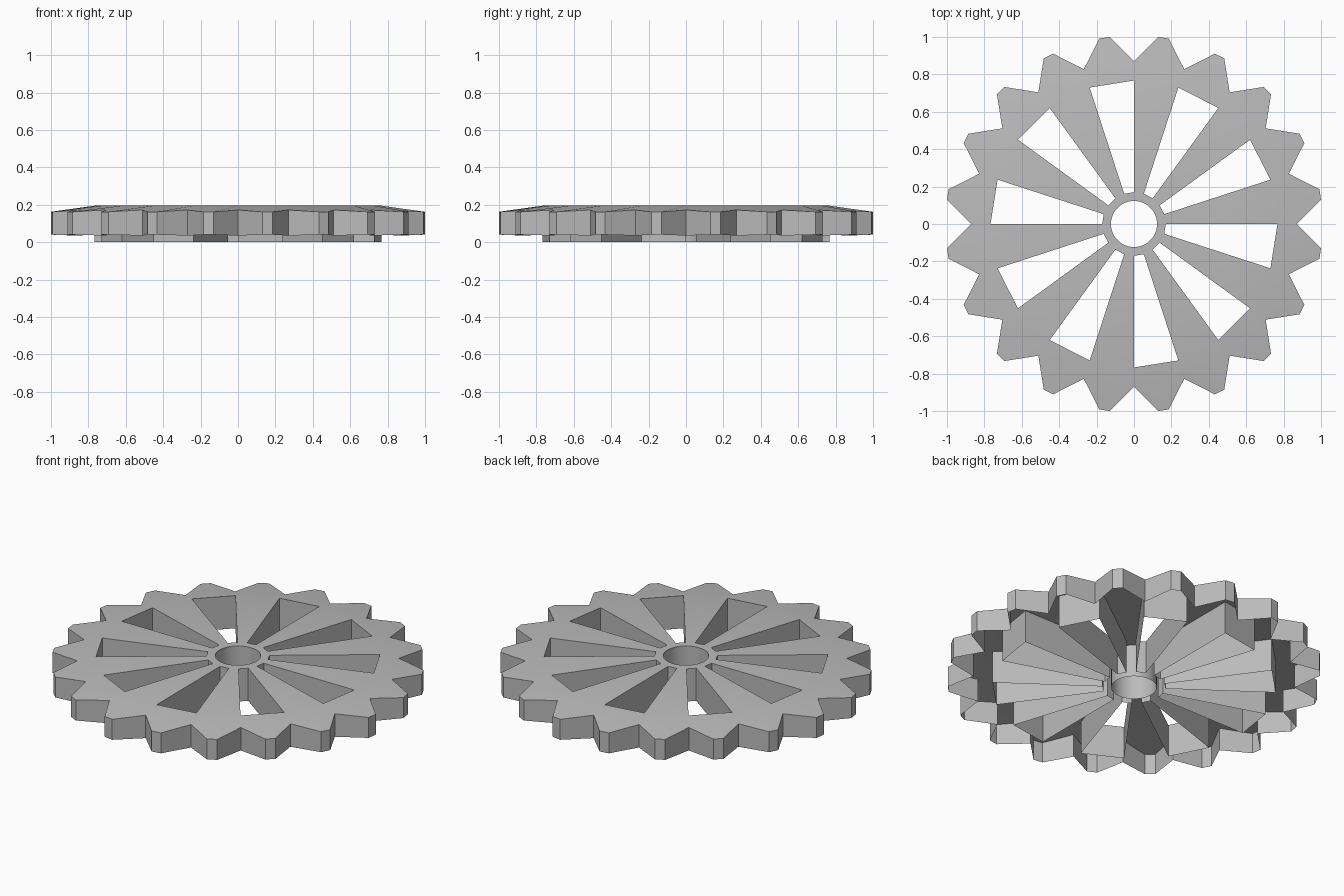
import bpy, bmesh
from math import radians, cos, sin

if "Cube" in bpy.data.objects:
    bpy.data.objects.remove(bpy.data.objects["Cube"])

TEETH = 20
STEP = 360 / TEETH
TOP = 0.195
HUB_R, INNER_R, OUTER_R, VALLEY_R, TIP_R = 0.123, 0.17, 0.767, 0.87, 1.0084
VALLEY_TOP, VALLEY_BOTTOM = 0.172, 0.035
TIP_TOP, TIP_BOTTOM = 0.162, 0.04
TIP_HALF = 1.6
ARC = 4

metal = bpy.data.materials.new("light grey metal")
metal.use_nodes = True
GREY = (0.5, 0.5, 0.5, 1)
metal.diffuse_color = GREY
metal.node_tree.nodes["Principled BSDF"].inputs["Base Color"].default_value = GREY


def polar(r, deg, z):
    a = radians(deg)
    return (r * cos(a), r * sin(a), z)


def build(name, faces):
    """Make one object from a list of point loops, welding shared corners."""
    bm = bmesh.new()
    for loop in faces:
        bm.faces.new([bm.verts.new(p) for p in loop])
    bmesh.ops.remove_doubles(bm, verts=bm.verts, dist=0.0005)
    mesh = bpy.data.meshes.new(name)
    bm.to_mesh(mesh)
    bm.free()
    mesh.materials.append(metal)
    obj = bpy.data.objects.new(name, mesh)
    bpy.context.collection.objects.link(obj)
    bpy.ops.object.select_all(action="DESELECT")
    obj.select_set(True)
    bpy.context.view_layer.objects.active = obj
    bpy.ops.object.shade_smooth_by_angle(angle=radians(25))


def wall(upper, lower):
    """Quads hanging from one line of points to another."""
    return [[upper[i], lower[i], lower[i + 1], upper[i + 1]]
            for i in range(len(upper) - 1)]


def tooth_line(a, valley_z, tip_z):
    mid = a + STEP / 2
    return [polar(VALLEY_R, a, valley_z),
            polar(TIP_R, mid - TIP_HALF, tip_z),
            polar(TIP_R, mid + TIP_HALF, tip_z),
            polar(VALLEY_R, a + STEP, valley_z)]


def window_line(a, z):
    b = a + STEP
    return [polar(INNER_R, a, z), polar(INNER_R, b, z),
            polar(OUTER_R, b, z), polar(OUTER_R, a, z), polar(INNER_R, a, z)]


plate, teeth, sleeves, hub = [], [], [], []
for k in range(TEETH):
    a, b = k * STEP, (k + 1) * STEP
    arc = [a + STEP * i / ARC for i in range(ARC + 1)]
    # Hub ring and sloping toothed rim of the top plate
    hub_top = [polar(HUB_R, t, TOP) for t in arc]
    plate.append([polar(INNER_R, a, TOP), polar(INNER_R, b, TOP)] + hub_top[::-1])
    rim = tooth_line(a, VALLEY_TOP, TIP_TOP)
    plate.append([polar(OUTER_R, a, TOP)] + rim + [polar(OUTER_R, b, TOP)])
    # Spokes alternate with open windows, whose walls hang below
    if k % 2 == 0:
        plate.append([polar(INNER_R, a, TOP), polar(OUTER_R, a, TOP),
                      polar(OUTER_R, b, TOP), polar(INNER_R, b, TOP)])
    else:
        sleeves += wall(window_line(a, TOP), window_line(a, 0))
    # Outer tooth skirt and the bore
    teeth += wall(rim, tooth_line(a, VALLEY_BOTTOM, TIP_BOTTOM))
    hub += wall(hub_top[::-1], [polar(HUB_R, t, 0) for t in arc[::-1]])

build("top_plate", plate)
build("tooth_skirt", teeth)
build("window_sleeves", sleeves)
build("hub_bore", hub)
